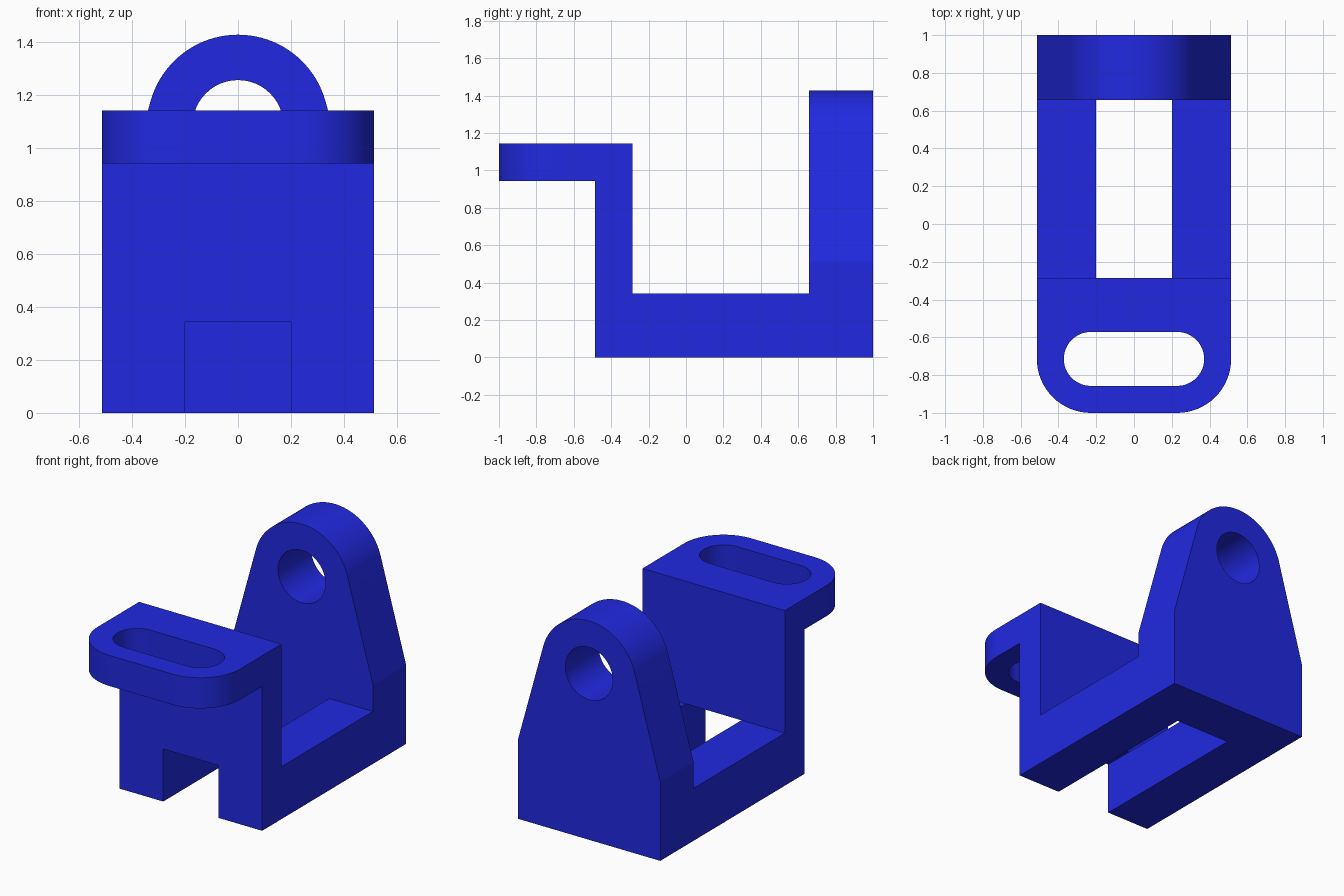
import bpy, bmesh
from math import sin, cos, pi, acos, atan2, hypot, radians
from mathutils import Vector

if "Cube" in bpy.data.objects:
    bpy.data.objects.remove(bpy.data.objects["Cube"])

U = 2 / 70  # one grid unit of the part


def arc(cx, cy, r, a0, a1, n):
    return [(cx + r * cos(a0 + (a1 - a0) * i / n), cy + r * sin(a0 + (a1 - a0) * i / n))
            for i in range(n + 1)]


def prism(name, outline, axis, lo, hi):
    """Extrude a 2D outline along an axis; outline is (y,z), (x,z) or (x,y)."""
    place = {'x': lambda p, t: (t, p[0], p[1]),
             'y': lambda p, t: (p[0], t, p[1]),
             'z': lambda p, t: (p[0], p[1], t)}[axis]
    bm = bmesh.new()
    face = bm.faces.new([bm.verts.new(Vector(place(p, lo)) * U) for p in outline])
    new = bmesh.ops.extrude_face_region(bm, geom=[face])['geom']
    shift = Vector(place((0, 0), hi - lo)) * U
    bmesh.ops.translate(bm, vec=shift, verts=[v for v in new if isinstance(v, bmesh.types.BMVert)])
    bmesh.ops.recalc_face_normals(bm, faces=bm.faces)
    mesh = bpy.data.meshes.new(name)
    bm.to_mesh(mesh)
    bm.free()
    ob = bpy.data.objects.new(name, mesh)
    bpy.context.collection.objects.link(ob)
    return ob


# Bracket: side profile of shelf, wall, base and rear lug
bracket = prism("bracket", [(-35, 33), (-17, 33), (-17, 0), (35, 0), (35, 50), (23, 50),
                            (23, 12), (-10, 12), (-10, 40), (-35, 40)], 'x', -18, 18)

# Waste around the lug: round top with tangent tapered sides
R, CZ = 12, 38
a = atan2(18 - CZ, 18) + acos(R / hypot(18, 18 - CZ))
ex, ez = 19, 18 - cos(a) / sin(a)
cutters = [prism("lug_waste", [(ex, 60), (ex, ez)] + arc(0, CZ, R, a, pi - a, 40)
                 + [(-ex, ez), (-ex, 60)], 'y', 15, 40)]

# Lug hole
cutters.append(prism("lug_hole", arc(0, CZ, 6, 0, 2 * pi, 48)[:-1], 'y', 15, 40))

# Rounded shelf corners
for s in (-1, 1):
    pts = arc(8, -25, 10, 0, -pi / 2, 16) + [(8, -40), (25, -40), (25, -25)]
    cutters.append(prism("corner_waste", [(s * x, y) for x, y in pts], 'z', 25, 45))

# Shelf slot
cutters.append(prism("shelf_slot", arc(8, -25, 5, -pi / 2, pi / 2, 24)
                     + arc(-8, -25, 5, pi / 2, 3 * pi / 2, 24), 'z', 25, 45))

# Channel through the base and under the wall
cutters.append(prism("base_channel", [(-22, -5), (23, -5), (23, 12), (-22, 12)], 'x', -7, 7))

bpy.context.view_layer.objects.active = bracket
bracket.select_set(True)
for c in cutters:
    mod = bracket.modifiers.new(c.name, 'BOOLEAN')
    mod.operation, mod.solver, mod.object = 'DIFFERENCE', 'EXACT', c
    bpy.ops.object.modifier_apply(modifier=mod.name)
    bpy.data.objects.remove(c)

mat = bpy.data.materials.new("blue")
mat.diffuse_color = (0.015, 0.022, 0.75, 1)
mat.use_nodes = True
mat.node_tree.nodes["Principled BSDF"].inputs["Base Color"].default_value = mat.diffuse_color
bracket.data.materials.clear()
bracket.data.materials.append(mat)
bpy.ops.object.shade_smooth_by_angle(angle=radians(30))
# The taper-to-straight crease on the lug sides stays sharp
for e in bracket.data.edges:
    p, q = (bracket.data.vertices[i].co for i in e.vertices)
    if all(abs(v.z - 18 * U) < 1e-3 and abs(abs(v.x) - 18 * U) < 1e-3 for v in (p, q)):
        e.use_edge_sharp = True
